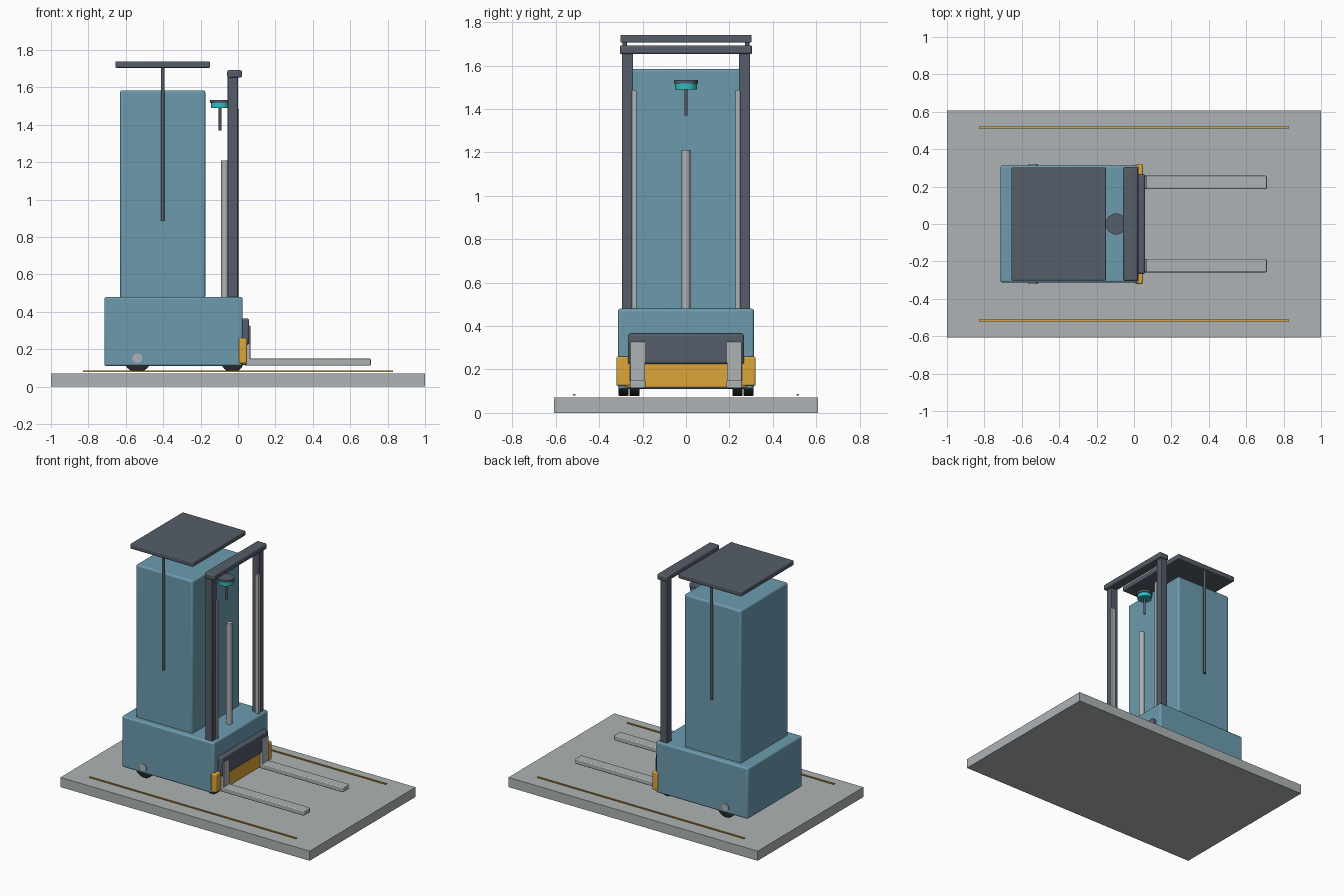
import bpy, math

if "Cube" in bpy.data.objects:
    bpy.data.objects.remove(bpy.data.objects["Cube"])


def material(name, rgb):
    m = bpy.data.materials.new(name)
    m.diffuse_color = (*rgb, 1)
    m.use_nodes = True
    m.node_tree.nodes["Principled BSDF"].inputs["Base Color"].default_value = m.diffuse_color
    return m


BLUE = material("blue_paint", (0.15, 0.33, 0.43))
DARK = material("dark_steel", (0.09, 0.11, 0.14))
STEEL = material("light_steel", (0.42, 0.45, 0.46))
YELLOW = material("safety_yellow", (0.72, 0.38, 0.04))
TEAL = material("teal_lamp", (0.03, 0.52, 0.55))
BLACK = material("rubber", (0.02, 0.02, 0.02))


def finish(o, name, mat, bevel, segments=3):
    o.name = name
    o.data.materials.append(mat)
    if bevel:
        b = o.modifiers.new("bevel", 'BEVEL')
        b.width, b.segments = bevel, segments
        b.limit_method = 'ANGLE'
    bpy.ops.object.shade_smooth_by_angle(angle=math.radians(35))
    return o


def box(name, x, y, z, mat, bevel=0.0):
    """Box from (min, max) pairs on each axis."""
    bpy.ops.mesh.primitive_cube_add(size=1, location=[(a + b) / 2 for a, b in (x, y, z)])
    o = bpy.context.object
    o.scale = [b - a for a, b in (x, y, z)]
    bpy.ops.object.transform_apply(location=False, rotation=False, scale=True)
    return finish(o, name, mat, bevel)


def rod(name, loc, r, depth, mat, axis='Z', bevel=0.0):
    rot = (math.pi / 2, 0, 0) if axis == 'Y' else (0, 0, 0)
    bpy.ops.mesh.primitive_cylinder_add(vertices=32, radius=r, depth=depth, location=loc, rotation=rot)
    return finish(bpy.context.object, name, mat, bevel, 2)


def side_box(name, side, x, y, z, mat, bevel=0.0):
    box(name, x, sorted((side * y[0], side * y[1])), z, mat, bevel)


# Floor slab, chassis and upper housing
box("floor_slab", (-1, 1), (-0.607, 0.607), (0, 0.07), STEEL)
box("chassis", (-0.715, 0.025), (-0.313, 0.313), (0.11, 0.48), BLUE, 0.012)
box("upper_housing", (-0.63, -0.175), (-0.272, 0.272), (0.47, 1.585), BLUE, 0.012)

# Roof, mast crossbeam and lift cylinder
box("roof_panel", (-0.655, -0.15), (-0.302, 0.302), (1.705, 1.74), DARK, 0.006)
box("mast_crossbeam", (-0.058, 0.021), (-0.305, 0.305), (1.652, 1.693), DARK, 0.01)
rod("lift_cylinder", (-0.07, 0, 0.84), 0.02, 0.74, STEEL)

# Beacon
rod("beacon_stem", (-0.095, 0, 1.435), 0.008, 0.13, DARK)
rod("beacon_lamp", (-0.095, 0, 1.505), 0.05, 0.032, TEAL)
rod("beacon_cap", (-0.095, 0, 1.525), 0.056, 0.016, DARK)

# Fork carriage and front bumper
box("fork_carriage", (0.015, 0.06), (-0.268, 0.268), (0.225, 0.365), DARK, 0.012)
box("bumper_bar", (0.01, 0.045), (-0.28, 0.28), (0.117, 0.23), YELLOW, 0.006)

# Paired parts on both sides
for s, tag in ((-1, "right"), (1, "left")):
    side_box("floor_line_" + tag, s, (-0.83, 0.83), (0.51, 0.52), (0.08, 0.087), YELLOW)
    side_box("mast_post_" + tag, s, (-0.055, 0), (0.243, 0.295), (0.47, 1.66), DARK, 0.004)
    side_box("mast_rail_" + tag, s, (-0.025, 0.006), (0.228, 0.25), (0.47, 1.485), STEEL, 0.002)
    rod("roof_pole_" + tag, (-0.402, s * 0.282, 1.3), 0.01, 0.83, DARK)
    side_box("bumper_corner_" + tag, s, (0.005, 0.048), (0.255, 0.32), (0.125, 0.26), YELLOW, 0.008)
    side_box("fork_shank_" + tag, s, (0.035, 0.066), (0.188, 0.257), (0.113, 0.327), STEEL, 0.004)
    side_box("fork_blade_" + tag, s, (0.045, 0.71), (0.187, 0.258), (0.113, 0.15), STEEL, 0.006)
    rod("drive_wheel_" + tag, (-0.538, s * 0.288, 0.153), 0.075, 0.046, BLACK, 'Y', 0.004)
    rod("drive_hub_" + tag, (-0.538, s * 0.29, 0.153), 0.026, 0.06, STEEL, 'Y')
    rod("front_wheel_" + tag, (-0.03, s * 0.238, 0.14), 0.062, 0.046, BLACK, 'Y', 0.004)
